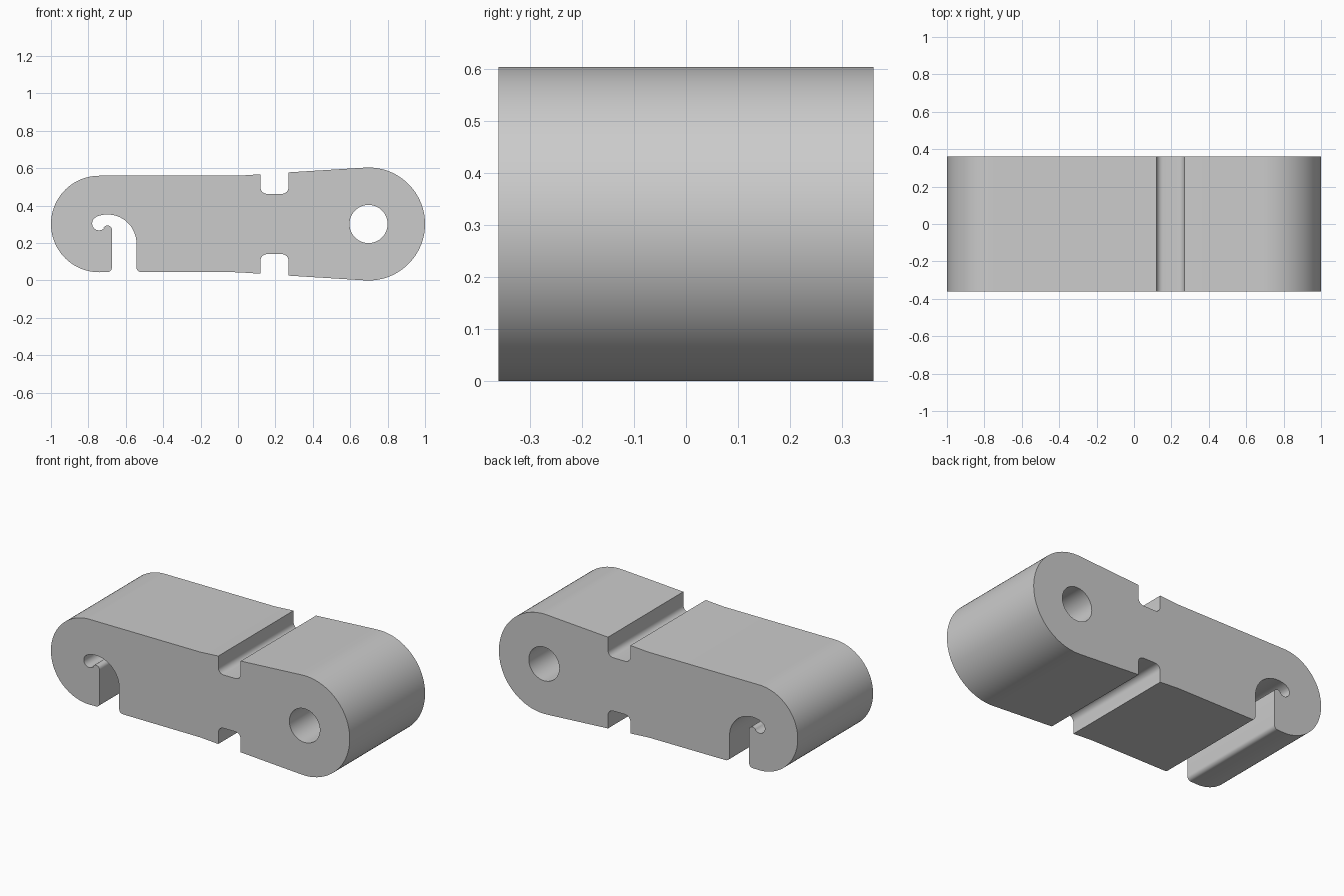
import bpy, bmesh
from math import cos, sin, radians

cube = bpy.data.objects.get("Cube")
if cube:
    bpy.data.objects.remove(cube)

HALF_DEPTH = 0.36
MID = 0.302  # height of the centre line


def arc(x, z, r, start, end, step=6):
    """Points along an arc in the XZ plane, angles in degrees."""
    n = max(3, round(abs(end - start) / step))
    angles = [radians(start + (end - start) * i / n) for i in range(n + 1)]
    return [(x + r * cos(a), z + r * sin(a)) for a in angles]


def mirrored(points):
    """Reflect a run of points over the centre line, reversing its order."""
    return [(x, 2 * MID - z) for x, z in reversed(points)]


# Hook slot: jaw corner, tip bump, round pocket, wide throat, outer corner
hook = (arc(-0.699, 0.07, 0.025, -90, 0, 15)
        + arc(-0.698, 0.27, 0.024, 0, 150, 15)
        + arc(-0.743, 0.305, 0.037, -40, -245, 12)
        + arc(-0.698, 0.198, 0.155, 110, 0)
        + arc(-0.518, 0.07, 0.025, 180, 270, 15))

# Lower edge: flat to sloping, broken by a groove with rounded inner corners
lower = ([(0, 0.044), (0.12, 0.036)]
         + arc(0.155, 0.106, 0.035, 180, 90, 15)
         + arc(0.235, 0.106, 0.035, 90, 0, 15)
         + [(0.27, 0.026)])

outline = (arc(-0.742, MID, 0.258, 90, 270, 4) + hook + lower
           + arc(0.698, MID, 0.302, -93.6, 93.6, 4) + mirrored(lower))
pin_hole = arc(0.698, MID, 0.102, 0, 360, 6)[:-1]

# Fill the profile around the pin hole, then extrude it through the depth
bm = bmesh.new()
edges = []
for loop in (outline, pin_hole):
    verts = [bm.verts.new((x, -HALF_DEPTH, z)) for x, z in loop]
    edges += [bm.edges.new((a, b)) for a, b in zip(verts, verts[1:] + verts[:1])]
bmesh.ops.triangle_fill(bm, edges=edges, use_beauty=True)
extruded = bmesh.ops.extrude_face_region(bm, geom=bm.faces[:], use_keep_orig=True)
moved = [v for v in extruded["geom"] if isinstance(v, bmesh.types.BMVert)]
bmesh.ops.translate(bm, verts=moved, vec=(0, 2 * HALF_DEPTH, 0))
bmesh.ops.recalc_face_normals(bm, faces=bm.faces[:])

mesh = bpy.data.meshes.new("hook_link")
bm.to_mesh(mesh)
bm.free()
link = bpy.data.objects.new("hook_link", mesh)
bpy.context.collection.objects.link(link)

# Plain grey material
grey = bpy.data.materials.new("light_grey")
grey.use_nodes = True
colour = (0.6, 0.6, 0.6, 1)
grey.diffuse_color = colour
grey.node_tree.nodes["Principled BSDF"].inputs["Base Color"].default_value = colour
mesh.materials.append(grey)

# Smooth rounds, crisp edges
bpy.ops.object.select_all(action="DESELECT")
link.select_set(True)
bpy.context.view_layer.objects.active = link
bpy.ops.object.shade_smooth_by_angle(angle=radians(30))
